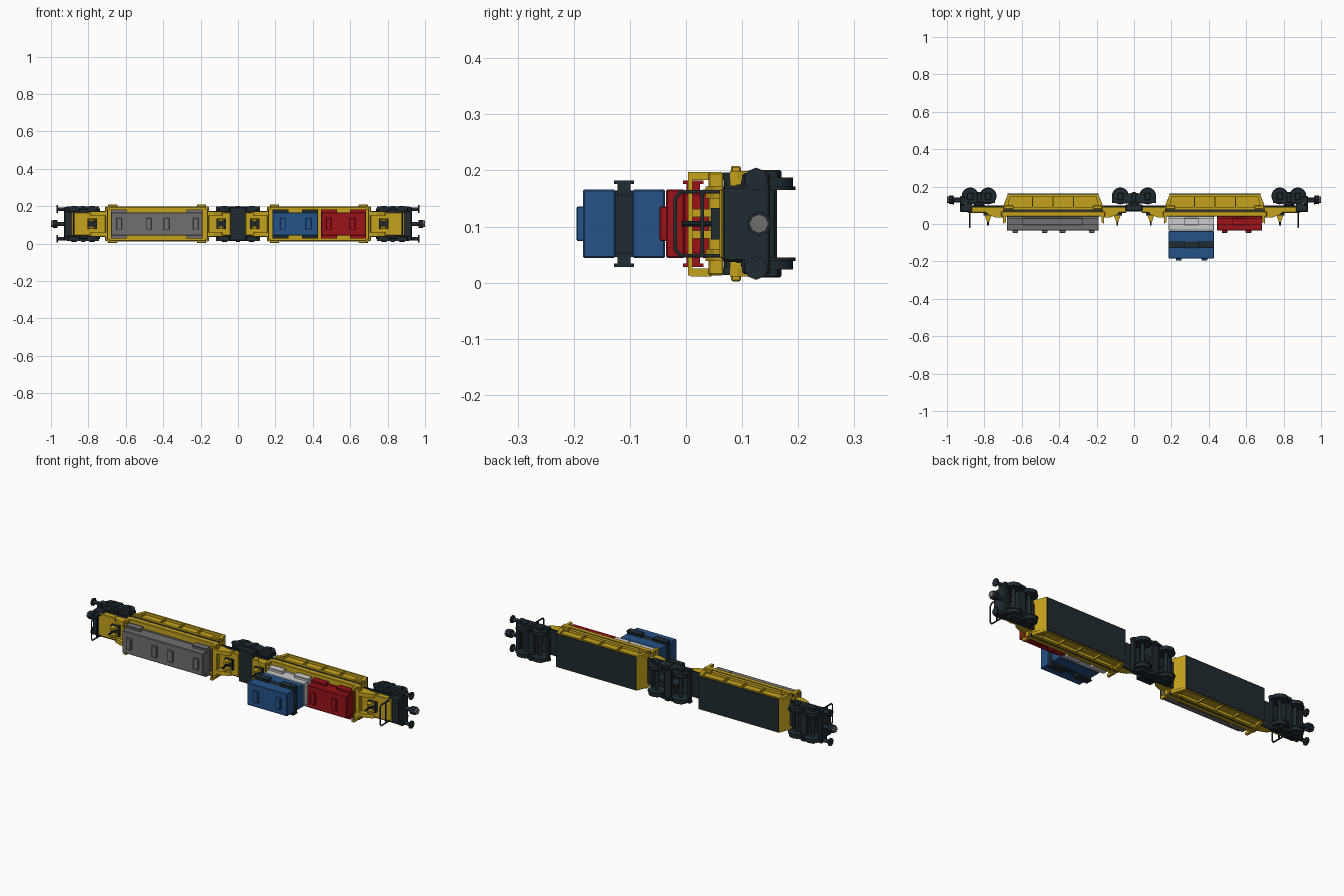
import bpy, bmesh, math
from mathutils import Matrix, Vector

if "Cube" in bpy.data.objects:
    bpy.data.objects.remove(bpy.data.objects["Cube"])

CZ = 0.105  # centre line across the wagon width (wagon lies on its side, roof towards -y)


def mat(name, rgb):
    m = bpy.data.materials.new(name)
    m.diffuse_color = (*rgb, 1)
    m.use_nodes = True
    m.node_tree.nodes["Principled BSDF"].inputs["Base Color"].default_value = m.diffuse_color
    return m


YEL = mat("yellow", (0.56, 0.36, 0.012))
DARK = mat("dark", (0.014, 0.024, 0.03))
BLUE = mat("blue", (0.018, 0.085, 0.25))
RED = mat("red", (0.32, 0.006, 0.01))
GREY = mat("grey", (0.16, 0.16, 0.16))
WHITE = mat("white", (0.65, 0.65, 0.65))


def finish(name, bm, m):
    bmesh.ops.recalc_face_normals(bm, faces=bm.faces)
    me = bpy.data.meshes.new(name)
    bm.to_mesh(me)
    bm.free()
    me.materials.append(m)
    ob = bpy.data.objects.new(name, me)
    bpy.context.collection.objects.link(ob)
    return ob


def box(name, x, y, z, m, bevel=0):
    bm = bmesh.new()
    size = [abs(a[1] - a[0]) for a in (x, y, z)]
    mid = [(a[0] + a[1]) / 2 for a in (x, y, z)]
    bmesh.ops.create_cube(bm, size=1, matrix=Matrix.Translation(mid) @ Matrix.Diagonal((*size, 1)))
    if bevel:
        bmesh.ops.bevel(bm, geom=bm.edges[:], offset=bevel, segments=1, affect='EDGES')
    return finish(name, bm, m)


def slab(name, pts, z, m):
    bm = bmesh.new()
    f = bm.faces.new([bm.verts.new((px, py, z[0])) for px, py in pts])
    r = bmesh.ops.extrude_face_region(bm, geom=[f])
    bmesh.ops.translate(bm, vec=(0, 0, z[1] - z[0]),
                        verts=[v for v in r["geom"] if isinstance(v, bmesh.types.BMVert)])
    return finish(name, bm, m)


def rod(name, p, q, r, m, sides=16, r2=None):
    p, q = Vector(p), Vector(q)
    bm = bmesh.new()
    rot = (q - p).to_track_quat('Z', 'Y').to_matrix().to_4x4()
    bmesh.ops.create_cone(bm, cap_ends=True, segments=sides, radius1=r, radius2=r if r2 is None else r2,
                          depth=(q - p).length, matrix=Matrix.Translation((p + q) / 2) @ rot)
    return finish(name, bm, m)


def both(z0, z1):
    """z range on each side of the centre line"""
    return [(CZ + z0, CZ + z1), (CZ - z1, CZ - z0)]


def container(name, x0, x1, y0, y1, m, trim, pads):
    w, mid = 0.061, (y0 + y1) / 2
    box(name + "_lower", (x0, x1), (mid + 0.015, y1), (CZ - w, CZ + w), m, 0.003)
    box(name + "_upper", (x0, x1), (y0, mid - 0.015), (CZ - w, CZ + w), m, 0.003)
    box(name + "_waist", (x0 + .003, x1 - .003), (mid - .016, mid + .016), (CZ - w + .002, CZ + w - .002), trim)
    # roof pads
    for px in pads:
        box(name + "_roof_pad", (px - .015, px + .015), (y0 - .011, y0 + .002), (CZ - .031, CZ + .031), m, .002)
    # lifting lugs
    for lx in ((x0, x0 + .085), (x1 - .085, x1)):
        for za, zb in zip(both(.05, .072), both(.071, .077)):
            box(name + "_lug", lx, (mid - .012, mid + .012), za, trim)
            box(name + "_lug_cap", lx, (mid - .018, mid + .018), zb, trim)


def wheelset(x):
    rod("axle", (x, .15, CZ - .08), (x, .15, CZ + .08), .009, DARK)
    for s in (-1, 1):
        rod("wheel", (x, .15, CZ + s * .064), (x, .15, CZ + s * .082), .041, DARK, 24)
        rod("wheel_flange", (x, .15, CZ + s * .060), (x, .15, CZ + s * .066), .045, DARK, 24)
        rod("wheel_hub", (x, .15, CZ + s * .08), (x, .15, CZ + s * .09), .018, DARK, 12)


def bogie(xc, half, over):
    for d in (-half, half):
        wheelset(xc + d)
    for za, zb in zip(both(.08, .092), both(.074, .096)):
        slab("bogie_side_frame", [(xc - half - over, .112), (xc + half + over, .112), (xc + half + over, .13),
             (xc + half, .15), (xc + .02, .165), (xc - .02, .165), (xc - half, .15), (xc - half - over, .13)],
             za, DARK)
        for d in (-half, half):
            box("axle_box", (xc + d - .016, xc + d + .016), (.128, .165), zb, DARK, .003)
        box("brake_beam_end", (xc - .012, xc + .012), (.115, .17), zb, DARK, .003)
    box("bogie_bolster", (xc - .022, xc + .022), (.098, .162), (CZ - .08, CZ + .08), DARK, .004)
    for d in (-half - over, half + over - .012):
        box("bogie_end_beam", (xc + d, xc + d + .012), (.115, .14), (CZ - .085, CZ + .085), DARK)
    rod("bogie_pivot", (xc, .085, CZ), (xc, .12, CZ), .03, DARK)


def half_wagon(s):
    X = lambda a, b: (s * a, s * b)
    # fish-belly centre body with recessed webs
    belly = [(s * .165, .078), (s * .7, .078), (s * .7, .095), (s * .675, .157), (s * .19, .157), (s * .165, .095)]
    slab("body_core", belly, (CZ - .08, CZ + .08), YEL)
    box("belly_plate", X(.19, .675), (.155, .162), (CZ - .09, CZ + .09), DARK)
    for zf, zr, zt in zip(both(.078, .094), both(.078, .091), both(.085, .103)):
        box("bottom_flange", X(.19, .675), (.148, .157), zf, YEL)
        box("top_flange", X(.165, .7), (.078, .092), zf, YEL)
        box("deck_edge_strip", X(.165, .7), (.066, .078), zr, DARK)
        for a in (.165, .675):
            b = a + .025
            pts = [(s * .165, .09), (s * .19, .09), (s * .205, .157), (s * .19, .157)]
            if a > .5:
                pts = [(s * (.865 - px * s), py) for px, py in pts]
            slab("end_rib", pts, zf, YEL)
        for k in (.32, .43, .54):
            box("web_rib", X(k, k + .006), (.09, .15), zr, YEL)
        for a in (.17, .645):
            box("side_step", X(a, a + .05), (.08, .098), zt, YEL, .003)
        for a in (.16, .685):
            box("corner_guide", X(a, a + .015), (.008, .045), (zf[0], zf[1] - .002), YEL)
    box("deck", X(.155, .71), (.04, .067), (CZ - .092, CZ + .092), YEL, .003)
    for a in (.16, .695):
        box("guide_bar", X(a, a + .005), (.004, .012), (CZ - .092, CZ + .092), YEL)
    # necks over the bogies
    for a, b, hx in ((.04, .165, .09), (.7, .89, .78)):
        box("neck", X(a, b), (.06, .092), (CZ - .062, CZ + .062), YEL, .003)
        box("neck_plate", X(a, b), (.09, .098), (CZ - .07, CZ + .07), DARK)
        tip, root = (hx - .02, .165) if a < .5 else (hx + .02, .7)
        for z in both(.045, .066):
            slab("neck_gusset", [(s * root, .09), (s * tip, .075), (s * hx, .05), (s * (hx + root) / 2, .035),
                                 (s * root, .035)], z, YEL)
        # hitch on the neck
        box("hitch_base", X(hx - .025, hx + .025), (.045, .062), (CZ - .028, CZ + .028), DARK)
        for z in both(.012, .026):
            slab("hitch_jaw", [(s * (hx - .02), .05), (s * (hx + .02), .05), (s * (hx + .006), .012),
                               (s * (hx - .006), .012)], z, YEL)
        rod("hitch_pin", (s * hx, .055, CZ), (s * hx, -.008, CZ), .005, DARK, 10)
    # end platform
    box("end_platform", X(.865, .93), (.065, .11), (CZ - .068, CZ + .068), DARK, .004)
    box("headstock", X(.905, .93), (.1, .15), (CZ - .09, CZ + .09), DARK, .004)
    # handrail loop
    cu = bpy.data.curves.new("handrail", 'CURVE')
    cu.dimensions, cu.bevel_depth, cu.bevel_resolution = '3D', .004, 1
    sp = cu.splines.new('POLY')
    loop = [(.07, .057), (-.01, .057), (-.019, .045), (-.019, -.045), (-.01, -.057), (.07, -.057)]
    sp.points.add(len(loop) - 1)
    for p, (y, z) in zip(sp.points, loop):
        p.co = (s * .877, y, CZ + z, 1)
    cu.materials.append(DARK)
    bpy.context.collection.objects.link(bpy.data.objects.new("handrail", cu))
    box("handrail_bar", X(.874, .88), (.026, .032), (CZ - .057, CZ + .057), DARK)
    # buffers and coupler
    for z in (CZ - .079, CZ + .079):
        rod("buffer_stem", (s * .92, .125, z), (s * .965, .125, z), .01, DARK, 12)
        rod("buffer_head", (s * .962, .125, z), (s * .97, .125, z), .021, DARK, 8)
    rod("coupler_shank", (s * .92, .13, CZ), (s * .975, .13, CZ), .011, DARK, 12)
    rod("coupler_head", (s * .965, .13, CZ), (s * .99, .13, CZ), .022, DARK, 8)
    rod("coupler_face", (s * .988, .13, CZ), (s, .13, CZ), .017, GREY, 8)
    bogie(s * .828, .048, .038)


for s in (-1, 1):
    half_wagon(s)

# shared middle bogie and bridge between the two halves
bogie(0, .073, .045)
box("joint_platform", (-.045, .045), (.068, .105), (CZ - .09, CZ + .09), DARK, .004)
rod("joint_bar", (-.06, .13, CZ), (.06, .13, CZ), .02, DARK)

# cargo
container("long_container", -.68, -.19, -.036, .062, GREY, GREY, (-.635, -.478, -.382, -.226))
container("white_container", .185, .427, -.036, .062, WHITE, WHITE, ())
container("red_container", .445, .685, -.036, .062, RED, RED, (.485, .612))
container("blue_container", .185, .427, -.184, -.037, BLUE, DARK, (.24, .377))

for ob in bpy.data.objects:
    if ob.type == 'MESH' and any(k in ob.name for k in ("wheel", "axle", "stem", "shank", "pivot", "joint_bar")):
        bpy.ops.object.select_all(action='DESELECT')
        ob.select_set(True)
        bpy.context.view_layer.objects.active = ob
        bpy.ops.object.shade_smooth_by_angle(angle=math.radians(35))
